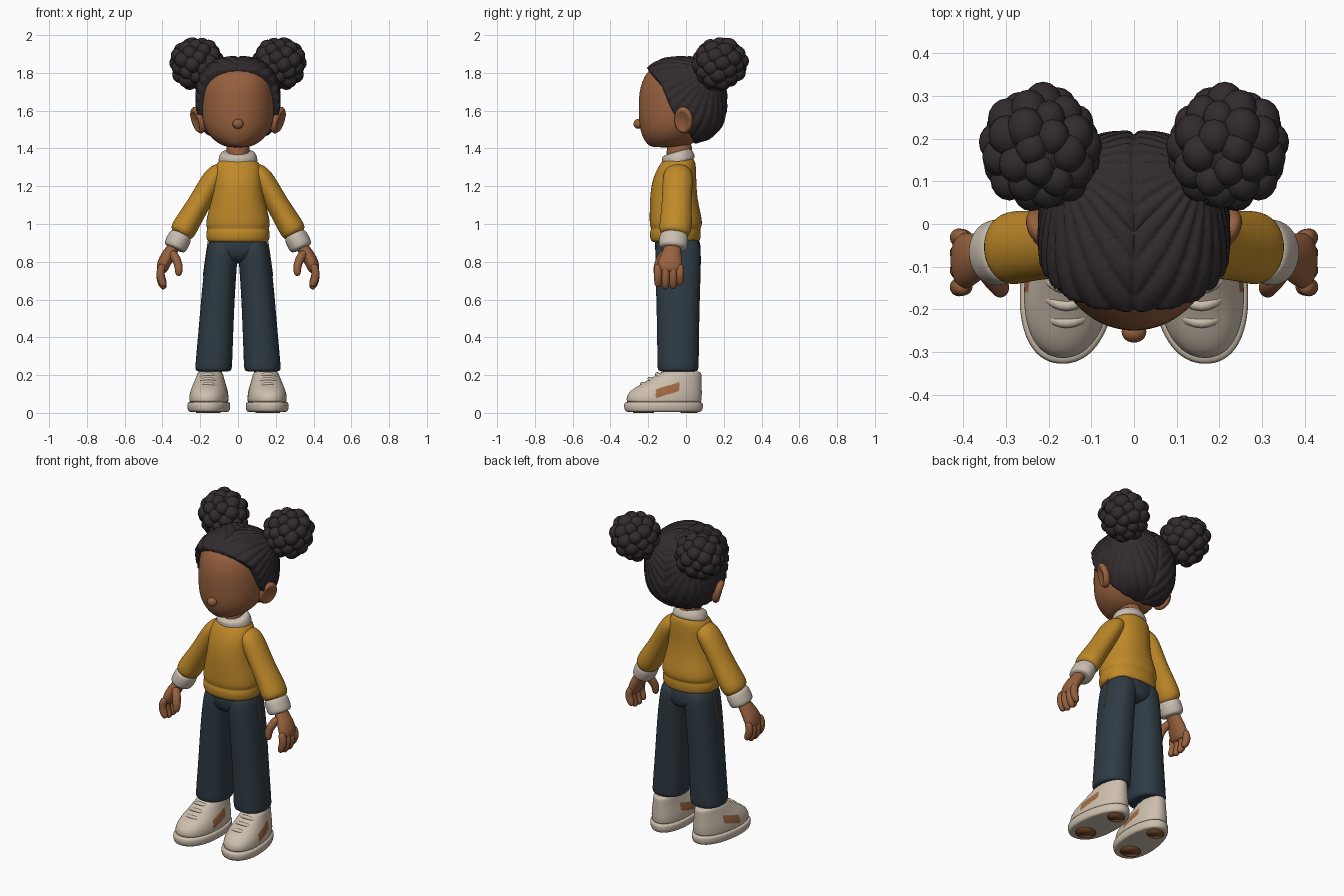
import bpy, bmesh, math, random
from mathutils import Vector, Matrix

random.seed(4)
if "Cube" in bpy.data.objects:
    bpy.data.objects.remove(bpy.data.objects["Cube"])


def material(name, *rgb):
    m = bpy.data.materials.new(name)
    m.use_nodes = True
    m.diffuse_color = (*rgb, 1)
    m.node_tree.nodes["Principled BSDF"].inputs["Base Color"].default_value = (*rgb, 1)
    return m


SKIN = material("skin", .31, .118, .048)
HAIR = material("dark hair", .032, .024, .026)
MUSTARD = material("mustard wool", .52, .25, .022)
CREAM = material("cream ribbing", .58, .51, .43)
DENIM = material("dark denim", .028, .043, .057)
LEATHER = material("shoe cream", .61, .52, .42)
PATCH = material("tan patch", .36, .145, .055)
TREAD = material("brown tread", .2, .075, .025)


def finish(name, bm, mat, mirror=False, levels=0):
    bmesh.ops.recalc_face_normals(bm, faces=bm.faces)
    me = bpy.data.meshes.new(name)
    bm.to_mesh(me)
    bm.free()
    me.materials.append(mat)
    for p in me.polygons:
        p.use_smooth = True
    ob = bpy.data.objects.new(name, me)
    bpy.context.collection.objects.link(ob)
    if mirror:
        ob.modifiers.new("mirror", 'MIRROR').use_mirror_merge = False
    if levels:
        sub = ob.modifiers.new("smooth", 'SUBSURF')
        sub.levels = sub.render_levels = levels
    return ob


def add_tube(bm, rings, n=24, flat=True, power=2, egg=0):
    """Skin a row of elliptical sections (x, y, z, rx, ry)."""
    pts = [Vector(r[:3]) for r in rings]
    loops = []
    for i, r in enumerate(rings):
        u, v = Vector((1, 0, 0)), Vector((0, 1, 0))
        if not flat:
            t = (pts[min(i + 1, len(pts) - 1)] - pts[max(i - 1, 0)]).normalized()
            u = v.cross(t).normalized()
            v = t.cross(u)
        loop = []
        for k in range(n):
            a = math.tau * k / n
            c, s = (math.copysign(abs(f) ** (2 / power), f) for f in (math.cos(a), math.sin(a)))
            loop.append(bm.verts.new(pts[i] + u * r[3] * c * (1 - egg * s) + v * r[4] * s))
        loops.append(loop)
    for a, b in zip(loops, loops[1:]):
        for k in range(n):
            bm.faces.new((a[k], a[k - 1], b[k - 1], b[k]))
    bm.faces.new(loops[0])
    bm.faces.new(loops[-1])


def loft(name, rings, mat, mirror=False, levels=2, **kw):
    bm = bmesh.new()
    add_tube(bm, rings, **kw)
    return finish(name, bm, mat, mirror, levels)


def spans(rows, x=0):
    """Sections given as height, half width, front y, back y."""
    return [(x, (f + b) / 2, z, w, (b - f) / 2) for z, w, f, b in rows]


def ball(bm, centre, radii, rot=None, seg=24):
    m = Matrix.Translation(centre) @ (rot or Matrix()) @ Matrix.Diagonal((*radii, 1))
    return bmesh.ops.create_uvsphere(bm, u_segments=seg, v_segments=seg // 2 + 2, radius=1, matrix=m)["verts"]


# Head, neck, nose
loft("head", spans([(1.405, .05, -.18, -.02), (1.42, .095, -.205, .03), (1.46, .15, -.232, .08),
                    (1.52, .183, -.248, .13), (1.6, .194, -.252, .17), (1.7, .192, -.25, .17),
                    (1.77, .182, -.228, .15), (1.82, .155, -.195, .11), (1.86, .08, -.12, .05)]),
     SKIN, n=32)
loft("neck", [(0, -.035, z, .062, .068) for z in (1.28, 1.36, 1.46)], SKIN)
bm = bmesh.new()
ball(bm, (0, -.253, 1.53), (.029, .025, .026))
finish("nose", bm, SKIN)

# Ears with a hollowed outer face
bm = bmesh.new()
for v in ball(bm, (0, 0, 0), (.032, .053, .073), seg=32):
    d = math.hypot(v.co.y / .053, v.co.z / .073)
    if v.co.x > 0 and d < .75:
        v.co.x -= .026 * (1 - d / .75) ** .5
bmesh.ops.transform(bm, verts=bm.verts, matrix=Matrix.Translation((.212, -.012, 1.55))
                    @ Matrix.Rotation(math.radians(18), 4, 'Y') @ Matrix.Rotation(math.radians(-25), 4, 'Z'))
finish("ears", bm, SKIN, mirror=True)

# Hair cap: ridges radiate from the buns, the cap sinks into the head past the hairline
HAIRLINE = [(1.43, .06), (1.5, .02), (1.58, -.05), (1.63, -.075), (1.74, -.12), (1.82, -.19), (1.9, -.28)]


def hairline(z):
    for (z0, y0), (z1, y1) in zip(HAIRLINE, HAIRLINE[1:]):
        if z < z1:
            return y0 + (y1 - y0) * max(0, (z - z0) / (z1 - z0))
    return HAIRLINE[-1][1]


centre = Vector((0, -.02, 1.655))
axis = Vector((.2, .19, .19)).normalized()
side = axis.cross(Vector((0, 0, 1))).normalized()
up = side.cross(axis)
bm = bmesh.new()
for v in bmesh.ops.create_uvsphere(bm, u_segments=160, v_segments=100, radius=1)["verts"]:
    d = v.co.copy()
    d /= sum(abs(c) ** 2.5 for c in d) ** .4
    p = Vector((d.x * .226, d.y * .24, d.z * .235))
    q = Vector((abs(p.x), p.y, p.z))
    ridge = abs(math.sin(13 * math.atan2(q.dot(side), q.dot(up)))) ** .5
    part = min(1, abs(p.x) / .015) ** .5
    k = 1 - .045 * (1 - ridge * part)
    t = (p.y - hairline(p.z + centre.z)) / .02
    t = min(1, max(0, t + .5))
    v.co = centre + p * (.82 + (k - .82) * t * t * (3 - 2 * t))
finish("hair_cap", bm, HAIR)

# Buns made of packed curls
bm = bmesh.new()
bun = Vector((.218, .178, 1.85))
ball(bm, bun, (.118,) * 3)
CURLS = 44
for i in range(CURLS):
    h = 1 - 2 * (i + .5) / CURLS
    a = i * 2.39996
    w = math.sqrt(1 - h * h)
    r = random.uniform(.036, .046)
    ball(bm, bun + Vector((w * math.cos(a), w * math.sin(a), h)) * random.uniform(.102, .108),
         (r, r * 1.1, r), seg=16)
finish("hair_buns", bm, HAIR, mirror=True)

# Sweater with a gathered hem, sleeves, cuffs and collar
loft("sweater_body", spans([(.9, .145, -.17, .06), (.91, .168, -.19, .077), (.962, .17, -.193, .08),
                            (.974, .16, -.183, .073), (.99, .172, -.193, .087), (1.04, .165, -.193, .083),
                            (1.13, .14, -.192, .06), (1.22, .13, -.183, .055), (1.29, .13, -.155, .054),
                            (1.335, .105, -.125, .05), (1.355, .07, -.1, .03)]), MUSTARD, n=32, power=2.2)
loft("sleeves", [(.07, -.042, 1.3, .035, .055), (.115, -.042, 1.265, .058, .08), (.155, -.045, 1.2, .06, .08),
                 (.205, -.05, 1.11, .06, .079), (.26, -.052, 1.02, .066, .085), (.292, -.058, .965, .07, .088),
                 (.308, -.062, .937, .055, .068)], MUSTARD, mirror=True, flat=False)
loft("sleeve_cuffs", [(.298, -.062, .952, .045, .06), (.302, -.063, .942, .062, .076), (.318, -.066, .908, .064, .078),
                      (.334, -.069, .877, .063, .077), (.338, -.07, .867, .05, .06)],
     CREAM, mirror=True, flat=False)
loft("collar", [(0, -.033, 1.318, .09, .078), (0, -.036, 1.328, .105, .09), (0, -.043, 1.35, .103, .089),
                (0, -.05, 1.374, .094, .083), (0, -.053, 1.384, .078, .07)], CREAM, flat=False)

# Hands: palm, four fingers and a thumb
bm = bmesh.new()
add_tube(bm, [(.325, -.068, .9, .03, .042), (.35, -.072, .865, .034, .046), (.385, -.082, .81, .038, .064),
              (.402, -.088, .765, .034, .07), (.407, -.088, .74, .02, .055)], n=16, flat=False)
for y, drop in ((-.148, .012), (-.108, 0), (-.068, .002), (-.032, .02)):
    add_tube(bm, [(.398, y, .79, .02, .02), (.412, y, .745, .023, .023), (.41, y, .705 + drop, .023, .022),
                  (.397, y, .672 + drop, .021, .021), (.388, y, .655 + drop, .012, .012)], n=12, flat=False)
add_tube(bm, [(.355, -.1, .855, .024, .026), (.325, -.135, .815, .025, .027), (.312, -.15, .77, .023, .024),
              (.314, -.153, .74, .02, .021), (.318, -.153, .725, .011, .011)], n=12, flat=False)
finish("hands", bm, SKIN, mirror=True, levels=2)

# Trousers
loft("trouser_hips", spans([(.95, .145, -.165, .065), (.88, .158, -.168, .08), (.83, .135, -.16, .08),
                            (.79, .06, -.12, .05)]), DENIM, power=2.3)
LEG = [(.075, .94, .078, .112), (.083, .85, .084, .124), (.1, .7, .088, .119), (.113, .5, .091, .113),
       (.128, .26, .098, .11), (.13, .225, .098, .11), (.13, .217, .08, .09)]
loft("trouser_legs", [(x, -.042, z, rx, ry) for x, z, rx, ry in LEG], DENIM, mirror=True, power=2.3)
loft("side_stitching", [(x + rx, -.04, z, .003, .004) for x, z, rx, ry in LEG[:3]],
     PATCH, mirror=True, levels=1, n=8)
loft("ankles", [(.135, -.02, z, .05, .06) for z in (.16, .22, .28)], SKIN, mirror=True)


# Shoes: sections lean outward toward the toe
def shoe(rows):
    return spans(rows, .153)


def toe_out(ob):
    for v in ob.data.vertices:
        v.co.x -= .07 * (v.co.y + .12)


toe_out(loft("shoe_soles", shoe([(.004, .09, -.305, .07), (.006, .108, -.322, .084), (.03, .113, -.33, .092),
                                 (.054, .112, -.328, .09), (.06, .1, -.315, .08)]),
             LEATHER, mirror=True, n=32, power=2.2, egg=.08))
upper = loft("shoe_uppers", shoe([(.045, .1, -.312, .08), (.07, .104, -.318, .084), (.1, .102, -.312, .086),
                                  (.13, .094, -.28, .085), (.16, .083, -.225, .084), (.19, .073, -.175, .083),
                                  (.212, .066, -.14, .082), (.222, .055, -.12, .07)]),
             LEATHER, mirror=True, levels=3, n=24, power=2.2, egg=.08)
toe_out(upper)

# Tan side panels on the uppers
bpy.context.view_layer.update()
baked = bpy.data.meshes.new_from_object(upper.evaluated_get(bpy.context.evaluated_depsgraph_get()))
upper.modifiers.clear()
upper.data = baked
baked.materials.append(PATCH)
for p in baked.polygons:
    y, z = p.center.y, p.center.z
    if abs(p.normal.x) > .4 and -.16 < y < -.035 and .078 < z - .3 * (y + .16) < .125:
        p.material_index = 1

# Laces and tread pads
bm = bmesh.new()
for y, z, w in ((-.235, .148, .062), (-.195, .175, .058), (-.155, .2, .053)):
    add_tube(bm, [(.158 + w * k, y + .035 * k * k, z + .008 - .028 * k * k, .011, .013)
                  for k in (-1.1, -.9, -.5, 0, .5, .9, 1.1)], n=10, flat=False)
finish("shoe_laces", bm, LEATHER, mirror=True, levels=1)
bm = bmesh.new()
for x, y, rx, ry in ((.163, -.225, .06, .055), (.143, .015, .05, .045)):
    add_tube(bm, [(x, y, 0, rx, ry), (x, y, .007, rx, ry)], n=32)
finish("tread_pads", bm, TREAD, mirror=True)
